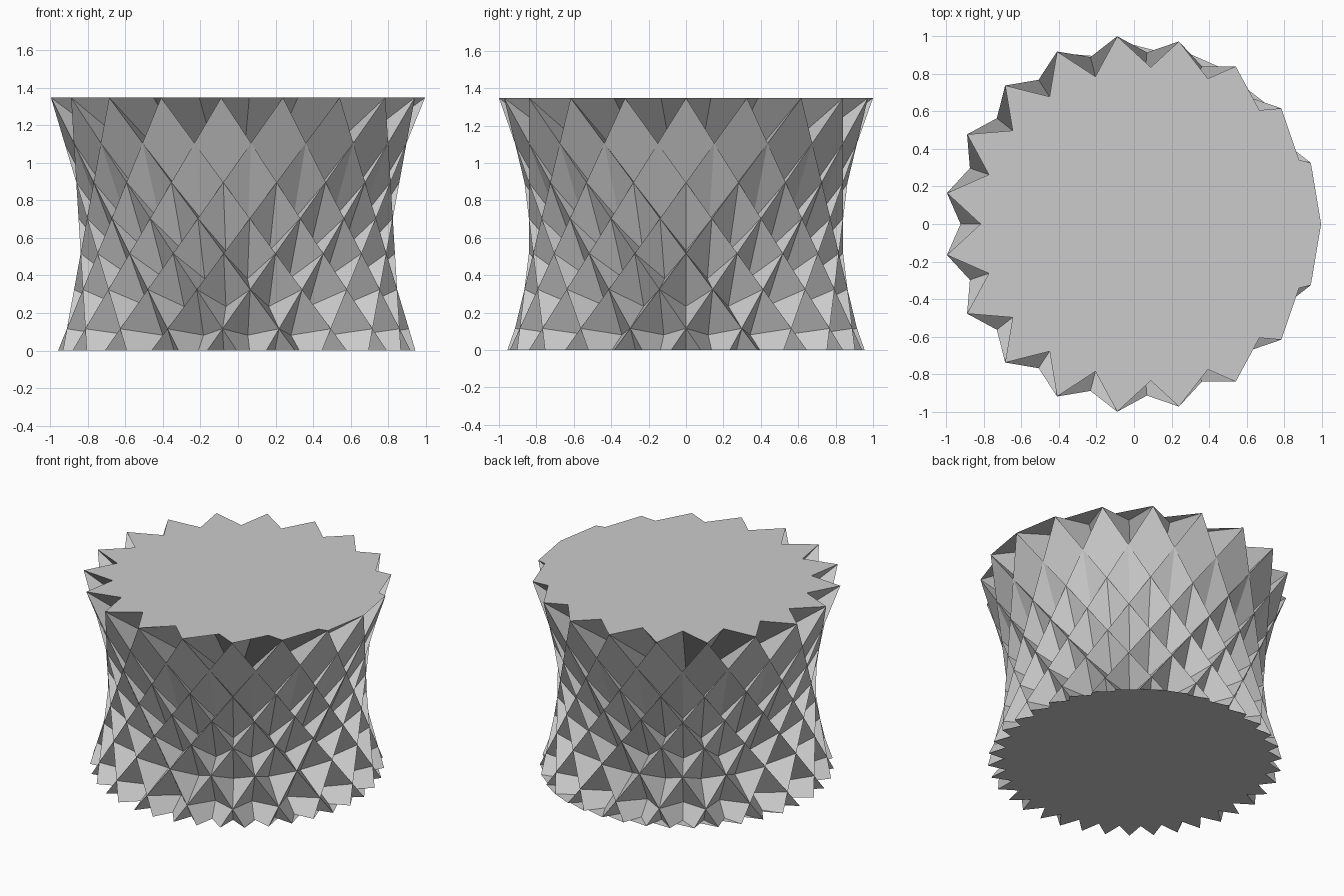
import bpy, bmesh, math

if "Cube" in bpy.data.objects:
    bpy.data.objects.remove(bpy.data.objects["Cube"])

N, STEP = 19, 6                        # top is a 19-point star, joined every 6th point
M, BSTEP = 2 * N, 13                   # base is a 38-point star, joined every 13th point
R_TOP = 1 / math.cos(math.pi / M)      # makes the total depth exactly 2
EDGE = 2 * R_TOP * math.sin(math.pi * STEP / N)       # every edge is equal
R_BASE = EDGE / (2 * math.sin(math.pi * BSTEP / M))
H_TRI = EDGE * math.sqrt(3) / 2
HEIGHT = math.sqrt(H_TRI ** 2 - (R_TOP - R_BASE * math.cos(math.pi * BSTEP / M)) ** 2)
SHIFT = -R_TOP * (1 - math.cos(math.pi / N)) / 2      # centres the odd star in x

grey = bpy.data.materials.new("grey")
grey.diffuse_color = (0.6, 0.6, 0.6, 1)
grey.use_nodes = True
grey.node_tree.nodes["Principled BSDF"].inputs["Base Color"].default_value = grey.diffuse_color

bm = bmesh.new()


def ring_point(pos, radius, z):
    a = 2 * math.pi * pos / M
    return bm.verts.new((radius * math.cos(a) + SHIFT, radius * math.sin(a), z))


top = [ring_point(2 * i, R_TOP, HEIGHT) for i in range(N)]
base = [ring_point(j + 0.5, R_BASE, 0) for j in range(M)]


def b(pos):
    return base[int(pos - 0.5) % M]


# Star caps, each a fan of triangles from its first point
top_loop = [top[i * STEP % N] for i in range(N)]
base_loop = [b(6.5 + BSTEP * j) for j in range(M)]
for i in range(1, N - 1):
    bm.faces.new((top_loop[0], top_loop[i], top_loop[i + 1]))
for i in range(1, M - 1):
    bm.faces.new((base_loop[0], base_loop[i + 1], base_loop[i]))

# Crossing sides: a triangle under each top point, a square under each top edge
for i in range(N):
    p = 2 * i
    q = p + 2 * STEP
    bm.faces.new((top[i], b(p - 6.5 + M), b(p + 6.5)))
    bm.faces.new((top[(i + STEP) % N], top[i], b(p - 6.5 + M), b(q + 6.5)))

mesh = bpy.data.meshes.new("star_cupola")
bm.to_mesh(mesh)
bm.free()
mesh.materials.append(grey)
bpy.context.collection.objects.link(bpy.data.objects.new("star_cupola", mesh))
